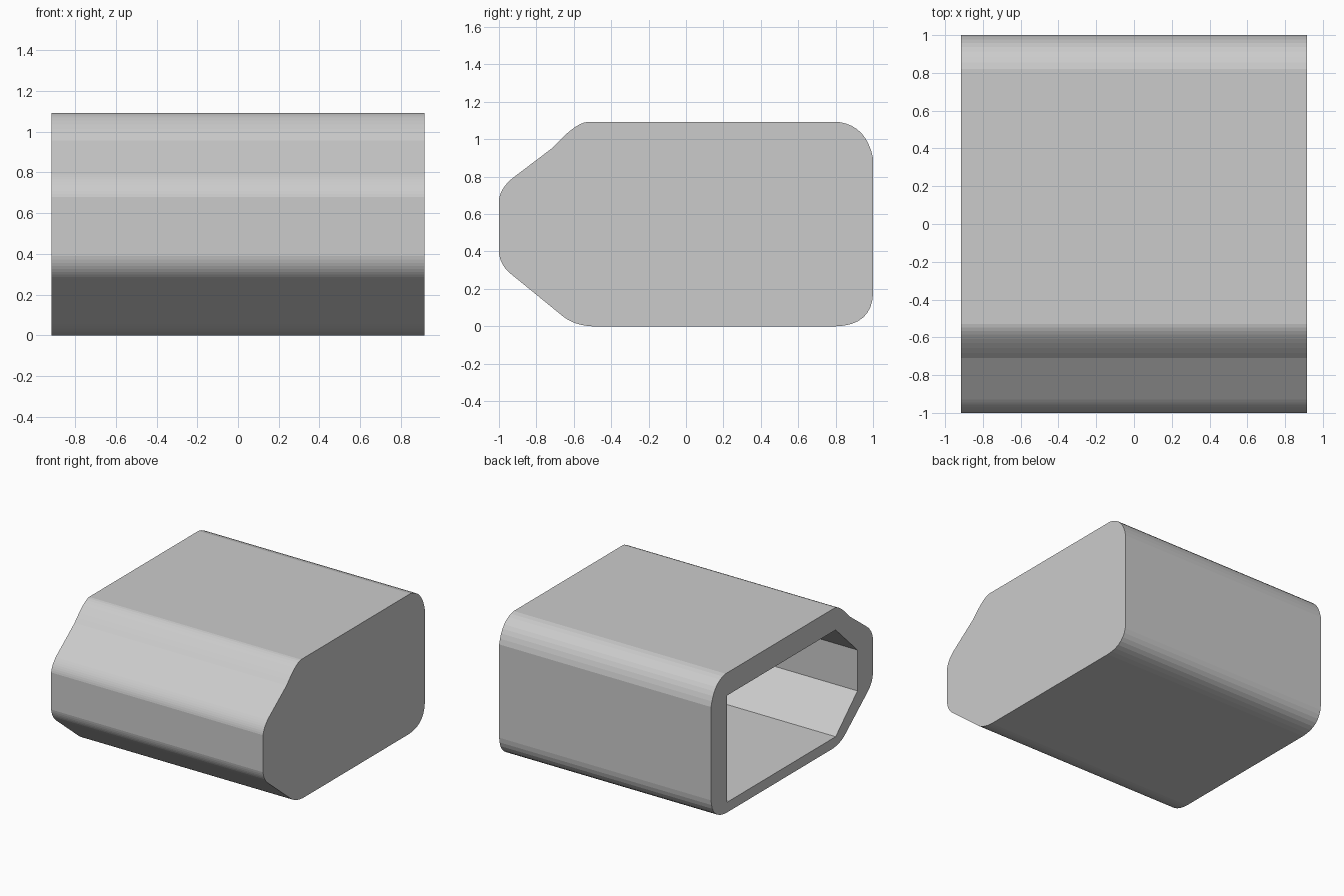
import bpy, bmesh
from mathutils import Vector

default = bpy.data.objects.get("Cube")
if default:
    bpy.data.objects.remove(default, do_unlink=True)

HALF_WIDTH = 0.917
CAVITY_END = 0.75
STEPS = 8

# Rounded corners of the shell as (start, control, end) in the y-z plane
CORNERS = [
    ((0.80, 0), (0.99, 0.005), (1.0, 0.17)),
    ((1.0, 0.90), (0.965, 1.07), (0.82, 1.092)),
    ((-0.53, 1.092), (-0.595, 1.085), (-0.71, 0.957)),
    ((-0.93, 0.79), (-0.99, 0.74), (-1.0, 0.68)),
    ((-1.0, 0.39), (-0.99, 0.32), (-0.93, 0.275)),
    ((-0.66, 0.055), (-0.60, 0.005), (-0.50, 0)),
]
# Sharp-cornered cavity section
CAVITY = [(0.80, 0.08), (0.80, 0.915), (-0.54, 0.915),
          (-0.81, 0.655), (-0.81, 0.335), (-0.54, 0.08)]


def rounded_section():
    points = []
    for corner in CORNERS:
        a, b, c = (Vector(p) for p in corner)
        for i in range(STEPS + 1):
            t = i / STEPS
            points.append(a.lerp(b, t).lerp(b.lerp(c, t), t))
    return points


def tube(bm, section, x_closed, x_open):
    """Extrude a section along x, cap the closed end, return the open loop."""
    closed = [bm.verts.new((x_closed, y, z)) for y, z in section]
    opened = [bm.verts.new((x_open, y, z)) for y, z in section]
    bm.faces.new(closed)
    n = len(section)
    for i in range(n):
        j = (i + 1) % n
        bm.faces.new((closed[i], closed[j], opened[j], opened[i]))
    return [bm.edges.get((opened[i], opened[(i + 1) % n])) for i in range(n)]


# Hollow sleeve, open on its right: outer shell, cavity, and the rim joining them
bm = bmesh.new()
rim = tube(bm, rounded_section(), HALF_WIDTH, -HALF_WIDTH)
rim += tube(bm, CAVITY, CAVITY_END, -HALF_WIDTH)
bmesh.ops.triangle_fill(bm, use_beauty=True, use_dissolve=False, edges=rim)
bmesh.ops.recalc_face_normals(bm, faces=bm.faces[:])
mesh = bpy.data.meshes.new("hollow_sleeve")
bm.to_mesh(mesh)
bm.free()

sleeve = bpy.data.objects.new("hollow_sleeve", mesh)
bpy.context.collection.objects.link(sleeve)

# Plain grey material
grey = bpy.data.materials.new("plain_grey")
grey.use_nodes = True
colour = (0.6, 0.6, 0.6, 1)
grey.diffuse_color = colour
for node in grey.node_tree.nodes:
    if node.type == 'BSDF_PRINCIPLED':
        node.inputs["Base Color"].default_value = colour
mesh.materials.append(grey)
